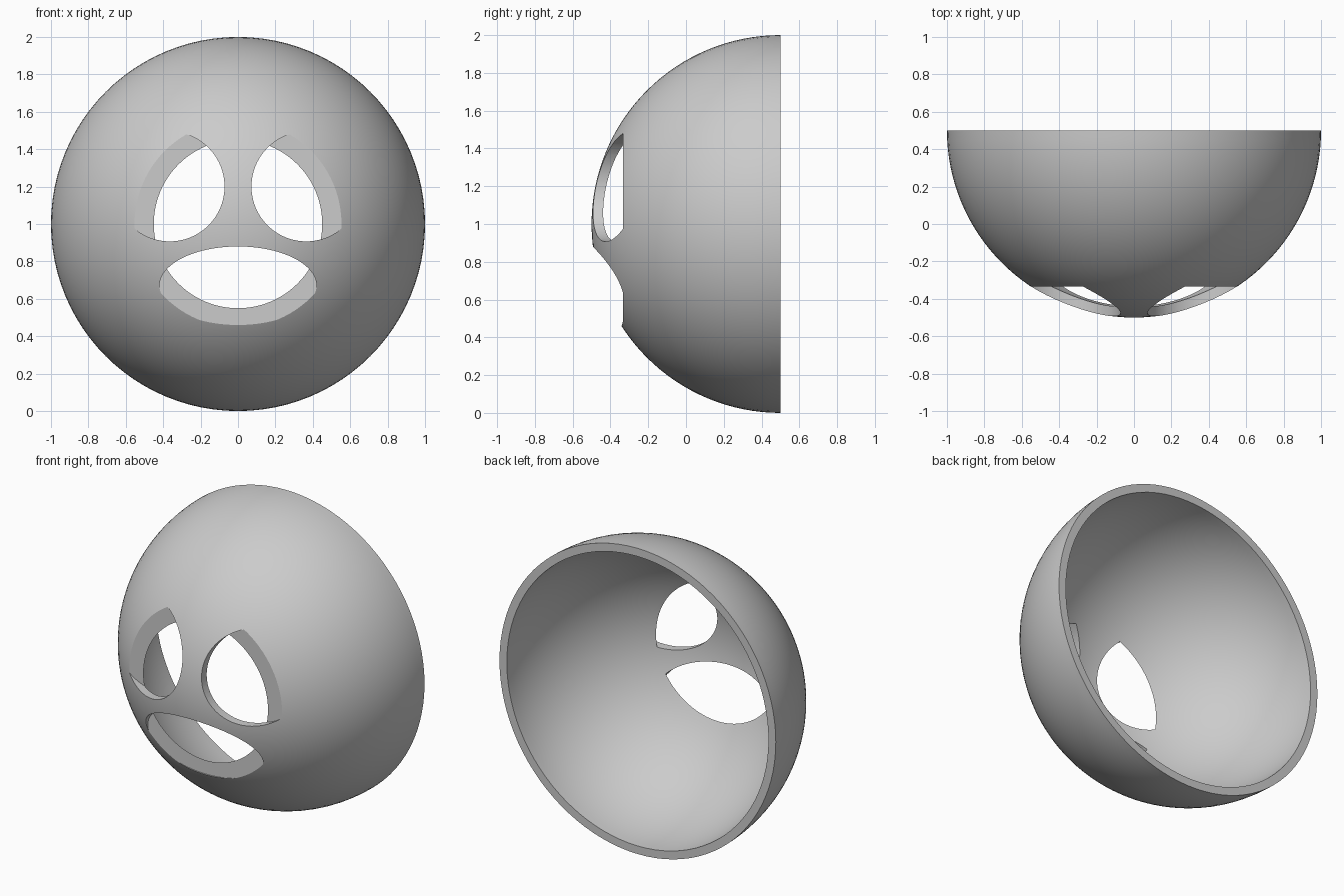
import bpy, bmesh, math
from mathutils import Matrix, Vector

if "Cube" in bpy.data.objects:
    bpy.data.objects.remove(bpy.data.objects["Cube"])

CENTER = Vector((0, 0.5, 1))
OUTER, INNER = 1.0, 0.947
STEPS, SEGMENTS = 32, 96
CUT_DEPTH = -0.333          # the face openings stop at this plane

grey = bpy.data.materials.new("grey")
grey.diffuse_color = (0.6, 0.6, 0.6, 1)
grey.use_nodes = True
grey.node_tree.nodes["Principled BSDF"].inputs["Base Color"].default_value = grey.diffuse_color


def make_object(name, bm):
    bmesh.ops.recalc_face_normals(bm, faces=bm.faces[:])
    mesh = bpy.data.meshes.new(name)
    bm.to_mesh(mesh)
    bm.free()
    mesh.materials.append(grey)
    obj = bpy.data.objects.new(name, mesh)
    bpy.context.collection.objects.link(obj)
    return obj


def make_shell():
    # Half-ring profile: outer arc from front to rim, inner arc back to front
    angles = [i / STEPS * math.pi / 2 for i in range(STEPS + 1)]
    profile = [(OUTER, a) for a in angles] + [(INNER, a) for a in reversed(angles)]
    bm = bmesh.new()
    verts = [bm.verts.new(CENTER + Vector((r * math.sin(a), -r * math.cos(a), 0)))
             for r, a in profile]
    edges = [bm.edges.new(pair) for pair in zip(verts, verts[1:])]
    bmesh.ops.spin(bm, geom=verts + edges, cent=CENTER, axis=(0, 1, 0),
                   angle=math.tau, steps=SEGMENTS)
    bmesh.ops.remove_doubles(bm, verts=bm.verts[:], dist=1e-4)
    return make_object("mask_shell", bm)


def make_cutter(name, x, z, half_width, half_height):
    # Elliptical plug running along y, with a flat back end
    front = -0.9
    bm = bmesh.new()
    bmesh.ops.create_cone(bm, cap_ends=True, segments=80, radius1=1, radius2=1, depth=1)
    place = (Matrix.Translation((x, (front + CUT_DEPTH) / 2, z))
             @ Matrix.Diagonal((half_width, CUT_DEPTH - front, half_height, 1))
             @ Matrix.Rotation(math.pi / 2, 4, 'X'))
    bmesh.ops.transform(bm, matrix=place, verts=bm.verts[:])
    obj = make_object(name, bm)
    obj.hide_render = True
    return obj


shell = make_shell()

# Two round eyes and a wide mouth
cutters = [make_cutter("eye_cutter_left", -0.365, 1.2, 0.293, 0.293),
           make_cutter("eye_cutter_right", 0.365, 1.2, 0.293, 0.293),
           make_cutter("mouth_cutter", 0, 0.67, 0.42, 0.21)]

bpy.context.view_layer.objects.active = shell
for cutter in cutters:
    mod = shell.modifiers.new(cutter.name, 'BOOLEAN')
    mod.operation = 'DIFFERENCE'
    mod.solver = 'EXACT'
    mod.object = cutter
    bpy.ops.object.modifier_apply(modifier=mod.name)
    bpy.data.objects.remove(cutter)

shell.select_set(True)
bpy.ops.object.shade_smooth_by_angle(angle=math.radians(30))
